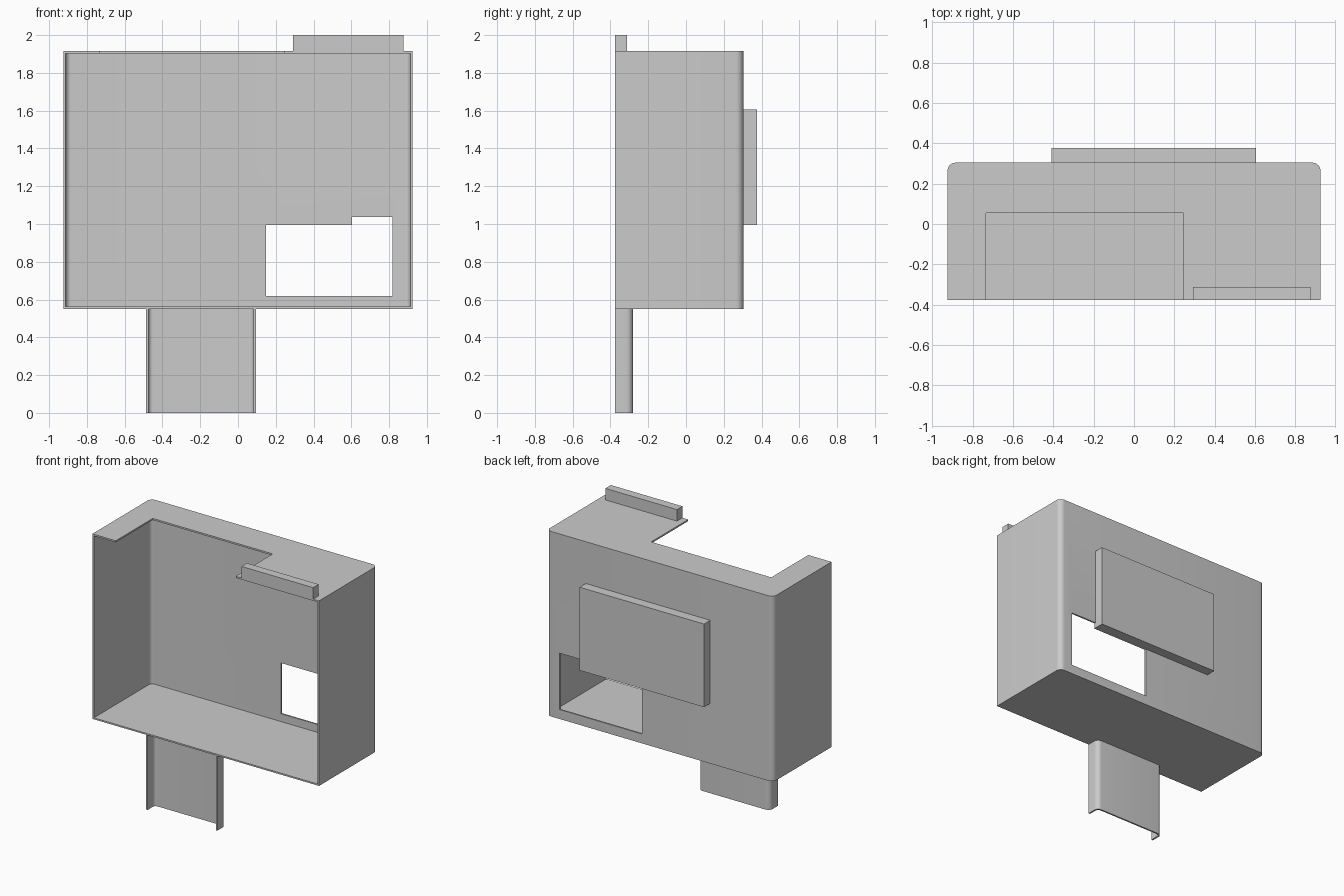
import bpy, bmesh, math

cube = bpy.data.objects.get("Cube")
if cube:
    bpy.data.objects.remove(cube, do_unlink=True)

grey = bpy.data.materials.new("light_grey")
grey.use_nodes = True
grey.diffuse_color = (0.6, 0.6, 0.6, 1)
grey.node_tree.nodes["Principled BSDF"].inputs["Base Color"].default_value = (0.6, 0.6, 0.6, 1)

FRONT, BACK, WALL = -0.376, 0.304, 0.012


def block(name, x, y, z, radius=0, steps=8):
    """Block from (min, max) ranges; radius rounds its two rear upright edges."""
    outline = [(x[0], y[0]), (x[1], y[0])]
    if radius:
        for cx, start in ((x[1] - radius, 0), (x[0] + radius, math.pi / 2)):
            for i in range(steps + 1):
                a = start + math.pi / 2 * i / steps
                outline.append((cx + radius * math.cos(a), y[1] - radius + radius * math.sin(a)))
    else:
        outline += [(x[1], y[1]), (x[0], y[1])]
    bm = bmesh.new()
    base = bm.faces.new([bm.verts.new((px, py, z[0])) for px, py in outline])
    top = bmesh.ops.extrude_face_region(bm, geom=[base])["geom"]
    bmesh.ops.translate(bm, vec=(0, 0, z[1] - z[0]),
                        verts=[v for v in top if isinstance(v, bmesh.types.BMVert)])
    bmesh.ops.recalc_face_normals(bm, faces=bm.faces)
    mesh = bpy.data.meshes.new(name)
    bm.to_mesh(mesh)
    bm.free()
    mesh.materials.append(grey)
    obj = bpy.data.objects.new(name, mesh)
    bpy.context.collection.objects.link(obj)
    return obj


def cut(obj, *cutters):
    """Subtract the cutters in turn, then remove them."""
    bpy.ops.object.select_all(action="DESELECT")
    bpy.context.view_layer.objects.active = obj
    obj.select_set(True)
    for cutter in cutters:
        cutter.hide_render = True
        mod = obj.modifiers.new("cut", "BOOLEAN")
        mod.operation, mod.solver, mod.object = "DIFFERENCE", "EXACT", cutter
        bpy.ops.object.modifier_apply(modifier=mod.name)
        bpy.data.objects.remove(cutter, do_unlink=True)
    bpy.ops.object.shade_smooth_by_angle(angle=math.radians(30))


# Open-fronted housing with a notch in its roof and a stepped rear window
housing = block("housing", (-0.924, 0.924), (FRONT, BACK), (0.551, 1.915), 0.04)
cut(housing,
    block("cavity", (-0.912, 0.912), (FRONT - 0.1, BACK - WALL), (0.562, 1.903), 0.028),
    block("roof_notch", (-0.734, 0.245), (FRONT - 0.1, 0.055), (1.8, 2.0)),
    block("window_low", (0.148, 0.817), (0.2, 0.5), (0.62, 0.994)),
    block("window_high", (0.604, 0.817), (0.2, 0.5), (0.9, 1.036)))

# Raised panel on the back
block("back_panel", (-0.41, 0.604), (BACK, 0.376), (0.994, 1.607))

# Small bar along the front edge of the roof
block("roof_bar", (0.292, 0.876), (FRONT, -0.312), (1.915, 2.0))

# Channel-shaped chute below the housing
chute = block("chute", (-0.486, 0.095), (FRONT, -0.28), (0, 0.551), 0.035)
cut(chute, block("chute_cavity", (-0.474, 0.083), (FRONT - 0.1, -0.28 - WALL), (-0.1, 0.7), 0.023))
